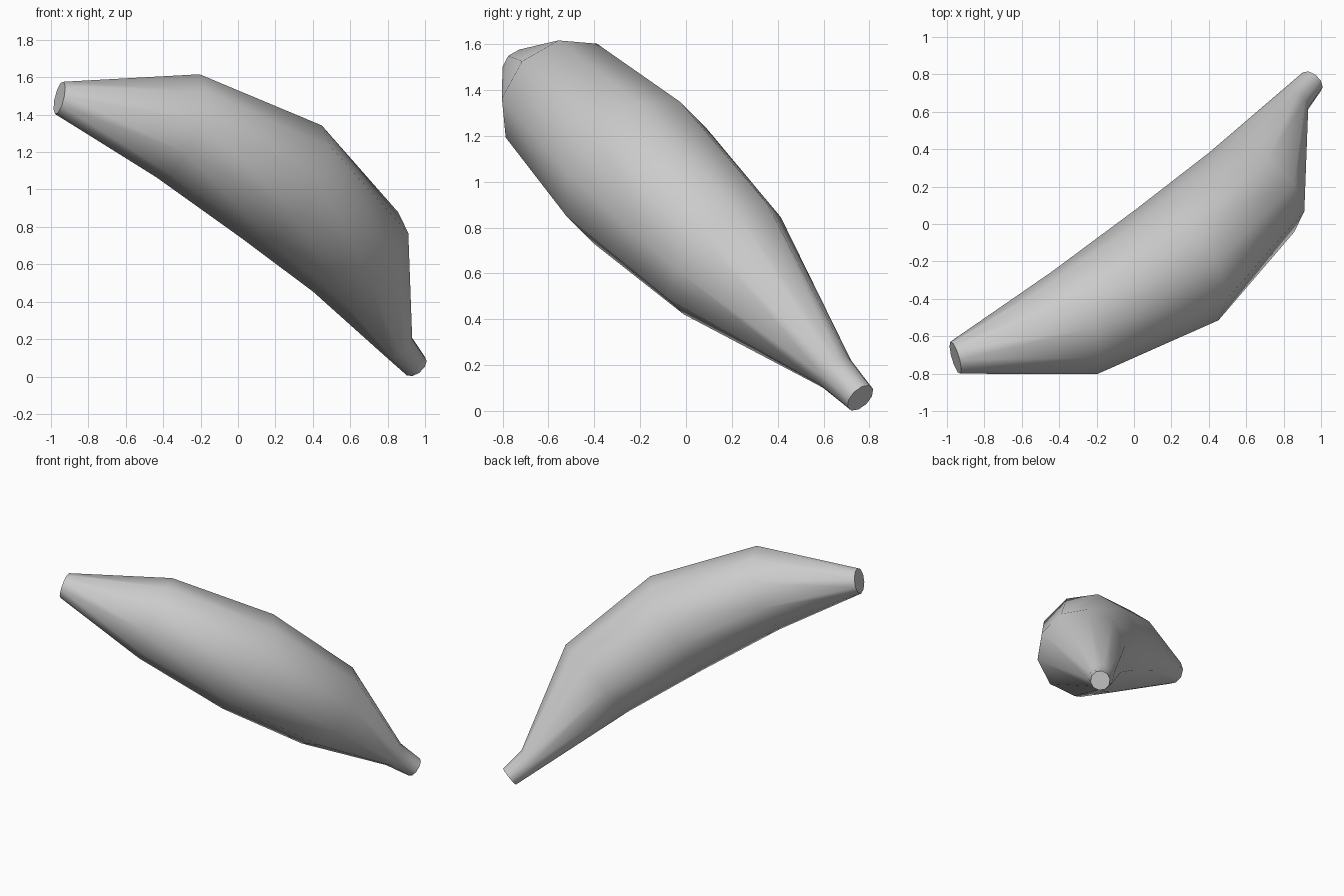
import bpy, bmesh, math
from mathutils import Vector

cube = bpy.data.objects.get("Cube")
if cube:
    bpy.data.objects.remove(cube, do_unlink=True)

SIDES = 10

# Spine stations: centre, radius
STATIONS = [
    ((-.955, -.715, 1.49), .09),
    ((-.32, -.53, 1.34), .30),
    ((.235, -.215, 1.04), .37),
    ((.63, .17, .665), .315),
    ((.85, .65, .17), .09),
    ((.95, .76, .057), .07),
]

# Plain grey skin
skin = bpy.data.materials.new("light_grey")
skin.use_nodes = True
grey = (.6, .6, .6, 1)
skin.diffuse_color = grey
skin.node_tree.nodes["Principled BSDF"].inputs["Base Color"].default_value = grey

# Curved fruit body: round rings set square to the spine
bm = bmesh.new()
centres = [Vector(c) for c, r in STATIONS]
side = Vector((0, 1, 1)).normalized()
rings = []
last = len(centres) - 1
for i, (c, r) in enumerate(STATIONS):
    before = (centres[i] - centres[max(i - 1, 0)]).normalized()
    after = (centres[min(i + 1, last)] - centres[i]).normalized()
    tangent = (before + after).normalized()
    across = (side - tangent * side.dot(tangent)).normalized()
    outward = across.cross(tangent)
    ring = []
    for k in range(SIDES):
        a = math.tau * k / SIDES
        ring.append(bm.verts.new(centres[i] + r * (outward * math.cos(a) + across * math.sin(a))))
    rings.append(ring)

for lower, upper in zip(rings, rings[1:]):
    for k in range(SIDES):
        n = (k + 1) % SIDES
        bm.faces.new((lower[k], lower[n], upper[n], upper[k]))

# Flat cut ends
bm.faces.new(rings[0])
bm.faces.new(rings[-1])
bmesh.ops.recalc_face_normals(bm, faces=bm.faces)

mesh = bpy.data.meshes.new("fruit_body")
bm.to_mesh(mesh)
bm.free()
mesh.materials.append(skin)
body = bpy.data.objects.new("fruit_body", mesh)
bpy.context.collection.objects.link(body)

bpy.ops.object.select_all(action='DESELECT')
body.select_set(True)
bpy.context.view_layer.objects.active = body
bpy.ops.object.shade_smooth_by_angle(angle=math.radians(55))
